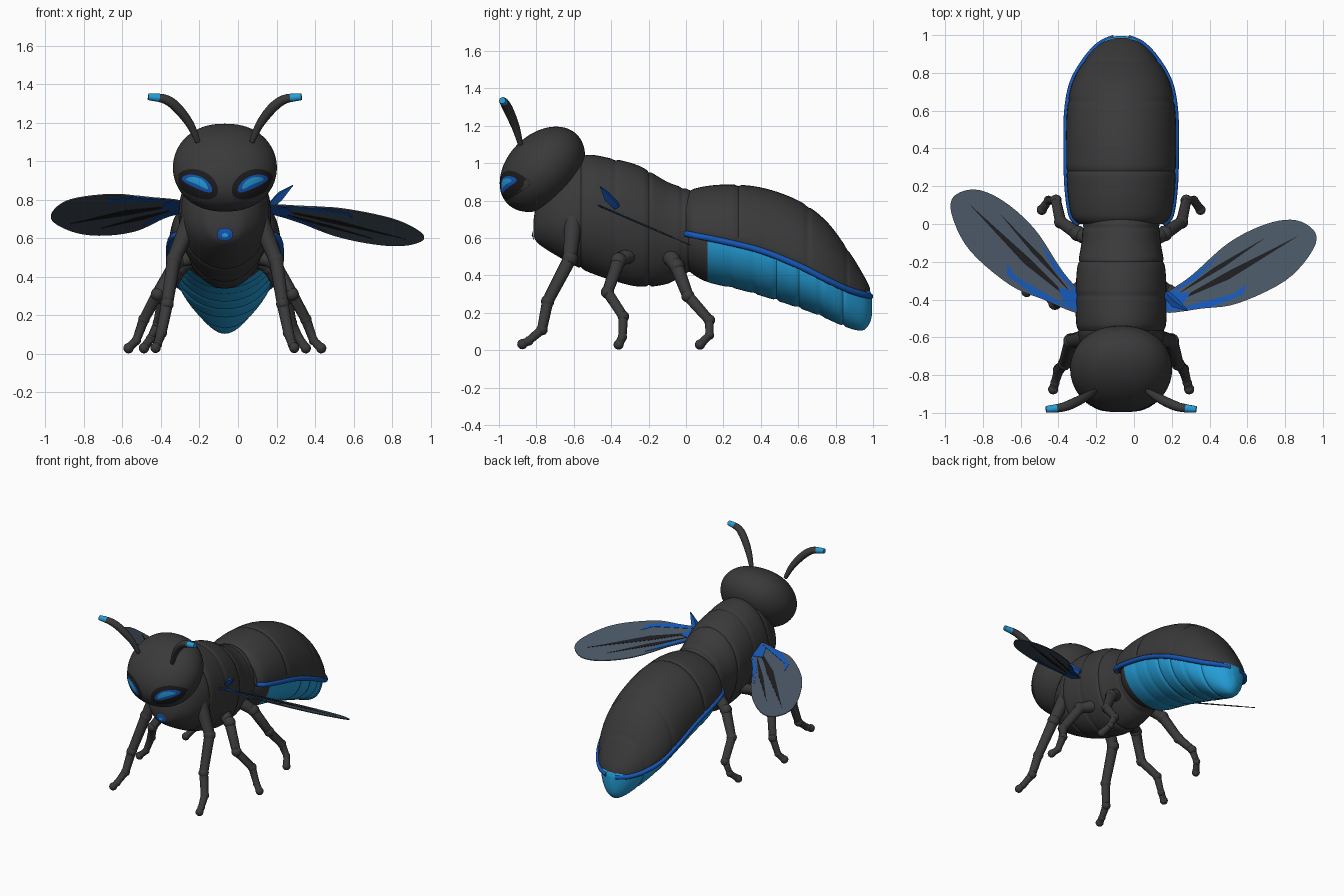
import bpy, bmesh, math
from math import sin, cos, pi, radians
from mathutils import Vector
from mathutils.bvhtree import BVHTree

if "Cube" in bpy.data.objects:
    bpy.data.objects.remove(bpy.data.objects["Cube"])

CX = -0.068  # body centre line


def material(name, rgb):
    m = bpy.data.materials.new(name)
    m.diffuse_color = (*rgb, 1)
    m.use_nodes = True
    m.node_tree.nodes["Principled BSDF"].inputs["Base Color"].default_value = m.diffuse_color
    return m


DARK = material("charcoal", (0.042, 0.042, 0.043))
BLACK = material("black", (0.012, 0.012, 0.014))
LIGHT = material("bright_blue", (0.018, 0.34, 0.68))
BLUE = material("deep_blue", (0.008, 0.095, 0.46))
SLATE = material("wing_slate", (0.065, 0.09, 0.125))


def finish(name, bm, mats, angle=40):
    bmesh.ops.recalc_face_normals(bm, faces=bm.faces)
    me = bpy.data.meshes.new(name)
    bm.to_mesh(me)
    bm.free()
    for m in mats:
        me.materials.append(m)
    me.shade_smooth()
    me.set_sharp_from_angle(angle=radians(angle))
    ob = bpy.data.objects.new(name, me)
    bpy.context.collection.objects.link(ob)
    return ob


def spline(pts, n=8, closed=False):
    """Smooth path through points of any dimension."""
    out, k = [], len(pts)
    at = (lambda i: pts[i % k]) if closed else (lambda i: pts[max(0, min(k - 1, i))])
    for i in range(k if closed else k - 1):
        for j in range(n):
            t = j / n
            out.append([0.5 * (2 * b + (c - a) * t + (2 * a - 5 * b + 4 * c - d) * t * t
                        + (3 * b - a - 3 * c + d) * t ** 3)
                        for a, b, c, d in zip(at(i - 1), at(i), at(i + 1), at(i + 2))])
    return out if closed else out + [list(pts[-1])]


def bridge(bm, rings):
    for r, s in zip(rings, rings[1:]):
        for i in range(len(r)):
            j = (i + 1) % len(r)
            bm.faces.new((r[i], r[j], s[j], s[i]))
    bm.faces.new(rings[0])
    bm.faces.new(rings[-1])


def loft(name, stations, mats, seams=(), step=0.02, rule=None, n=48):
    """Body shell; a station is y, top z, widest z, bottom z, half width."""
    bm, rings = bmesh.new(), []
    for y, zt, zm, zb, hw in spline(stations, 12):
        s = 1 - sum(step * math.exp(-((y - q) / 0.009) ** 2) for q in seams)
        ring = []
        for i in range(n):
            a = 2 * pi * i / n
            h = (zt - zm) if sin(a) > 0 else (zm - zb)
            ring.append(bm.verts.new((CX + s * hw * cos(a), y, zm + s * h * sin(a))))
        rings.append(ring)
    bridge(bm, rings)
    if rule:
        for f in bm.faces:
            f.material_index = rule(f.calc_center_median())
    return finish(name, bm, mats)


def tube(name, pts, radii, mats, n=14, rule=None, knobs=0.0):
    """Round limb along points, with optional joint knobs."""
    bm, rings = bmesh.new(), []
    pts = [Vector(p) for p in pts]
    for i, p in enumerate(pts):
        d = (pts[min(i + 1, len(pts) - 1)] - pts[max(i - 1, 0)]).normalized()
        u = d.cross(Vector((0.93, 0.1, 0.35))).normalized()
        v = d.cross(u)
        rings.append([bm.verts.new(p + radii[i] * (cos(2 * pi * k / n) * u + sin(2 * pi * k / n) * v))
                      for k in range(n)])
    bridge(bm, rings)
    if rule:
        for f in bm.faces:
            f.material_index = rule(f.calc_center_median())
    if knobs:
        for p, r in zip(pts[1:], radii[1:]):
            v = bmesh.ops.create_uvsphere(bm, u_segments=14, v_segments=10, radius=r * knobs)["verts"]
            bmesh.ops.translate(bm, verts=v, vec=p)
    return finish(name, bm, mats)


def decal(name, target, mat, cx, cz, a, b, tilt, bend=0.0, lift=0.004):
    """Thin patch laid on the front of a surface."""
    me = target.data
    tree = BVHTree.FromPolygons([v.co for v in me.vertices], [p.vertices for p in me.polygons])
    bm, rings = bmesh.new(), []
    for k in range(9):
        r, ring = max(k / 8, 0.02), []
        for i in range(32):
            u, v = r * a * cos(pi * i / 16), r * b * sin(pi * i / 16)
            v += bend * (1 - (u / a) ** 2)
            x, z = cx + u * cos(tilt) - v * sin(tilt), cz + u * sin(tilt) + v * cos(tilt)
            hit = tree.ray_cast(Vector((x, -2, z)), Vector((0, 1, 0)))[0]
            ring.append(bm.verts.new((x, (hit.y if hit else -0.8) - lift, z)))
        rings.append(ring)
    for r, s in zip(rings, rings[1:]):
        for i in range(32):
            bm.faces.new((r[i], r[(i + 1) % 32], s[(i + 1) % 32], s[i]))
    bm.faces.new(rings[0])
    return finish(name, bm, [mat])


# Head: egg tilted forward, slightly squared sideways
bm = bmesh.new()
bmesh.ops.create_uvsphere(bm, u_segments=64, v_segments=40, radius=1)
for v in bm.verts:
    x, y, z = v.co
    p, q = 0.262 * z, 0.188 * y
    v.co = (CX + 0.27 * math.copysign(abs(x) ** 0.88, x),
            -0.768 + (p + q) * 0.7071, 0.967 + (p - q) * 0.7071)
head = finish("head", bm, [DARK], 60)

# Thorax
thorax = loft("thorax", [
    (-0.815, 0.70, 0.66, 0.61, 0.04), (-0.79, 0.80, 0.68, 0.57, 0.11), (-0.70, 0.95, 0.70, 0.51, 0.19),
    (-0.55, 1.04, 0.72, 0.43, 0.235), (-0.40, 1.025, 0.72, 0.375, 0.24), (-0.25, 0.985, 0.70, 0.34, 0.235),
    (-0.10, 0.90, 0.66, 0.355, 0.21), (0.02, 0.855, 0.63, 0.42, 0.20), (0.10, 0.80, 0.60, 0.42, 0.17)],
    [DARK], seams=(-0.56, -0.38, -0.2, -0.02), step=0.03)

# Abdomen: dark upper shell
shell = [(0.0, 0.83, 0.63, 0.225), (0.05, 0.865, 0.62, 0.265), (0.2, 0.885, 0.59, 0.286),
         (0.4, 0.87, 0.54, 0.291), (0.6, 0.80, 0.46, 0.287), (0.75, 0.69, 0.385, 0.258),
         (0.87, 0.53, 0.33, 0.19), (0.95, 0.40, 0.305, 0.115), (0.985, 0.33, 0.295, 0.04)]
loft("abdomen_shell", [(y, t, m, m - 0.03, w) for y, t, m, w in shell], [DARK],
     seams=(0.28, 0.65, 0.86), step=0.025)

# Abdomen: bright ribbed underside with a dark front end
belly = [(-0.02, 0.60, 0.45, 0.17), (0.1, 0.60, 0.37, 0.25), (0.3, 0.56, 0.32, 0.268),
         (0.5, 0.50, 0.26, 0.268), (0.7, 0.40, 0.19, 0.242), (0.85, 0.335, 0.125, 0.175),
         (0.94, 0.31, 0.105, 0.12), (0.98, 0.30, 0.14, 0.075), (0.995, 0.27, 0.19, 0.025)]
loft("abdomen_underside", [(y, m + 0.02, m, b, w) for y, m, b, w in belly], [LIGHT, DARK],
     seams=(0.24, 0.36, 0.48, 0.6, 0.72, 0.84), step=0.04, rule=lambda c: int(c.y < 0.11))

# Blue trim along both sides of the shell
for side, tag in ((1, "right"), (-1, "left")):
    path = [(CX + side * (w - 0.002), y, m - 0.008) for y, t, m, w in spline(shell, 6)]
    tube("side_trim_" + tag, path, [0.017] * len(path), [BLUE], n=10)

# Eyes and chest mark
for side, tag in ((1, "right"), (-1, "left")):
    ex = CX + side * 0.145
    decal("eye_socket_" + tag, head, BLACK, ex, 0.875, 0.115, 0.07, side * 0.4, 0.01, 0.002)
    decal("eye_rim_" + tag, head, BLUE, ex, 0.88, 0.085, 0.032, side * 0.42, 0.012, 0.004)
    decal("eye_glow_" + tag, head, LIGHT, ex, 0.883, 0.062, 0.017, side * 0.42, 0.014, 0.006)
decal("chest_mark", thorax, BLUE, CX, 0.62, 0.042, 0.035, 0, 0, 0.008)
decal("chest_mark_centre", thorax, LIGHT, CX, 0.615, 0.016, 0.012, 0, 0, 0.010)

# Antennae with bright tips
for side, tag in ((1, "right"), (-1, "left")):
    pts = spline([(CX + side * x, y, z) for x, y, z in (
        (0.14, -0.885, 1.10), (0.18, -0.91, 1.19), (0.245, -0.945, 1.275),
        (0.31, -0.97, 1.322), (0.398, -0.982, 1.335))], 6)
    k = len(pts) - 1
    rad = [0.013 + 0.013 * sin(pi * min(1, i / k * 0.9)) for i in range(k + 1)]
    tube("antenna_" + tag, pts, rad, [DARK, LIGHT],
         rule=lambda c: int(abs(c.x - CX) > 0.345))

# Legs
legs = {
    "front": [(0.17, -0.60, 0.72), (0.265, -0.62, 0.49), (0.30, -0.74, 0.26),
              (0.33, -0.77, 0.11), (0.35, -0.84, 0.05), (0.36, -0.875, 0.032)],
    "middle": [(0.12, -0.28, 0.52), (0.25, -0.36, 0.48), (0.35, -0.42, 0.31),
               (0.42, -0.335, 0.18), (0.46, -0.34, 0.07), (0.50, -0.36, 0.03)],
    "hind": [(0.12, -0.10, 0.52), (0.23, -0.05, 0.45), (0.32, 0.01, 0.29),
             (0.345, 0.125, 0.16), (0.385, 0.125, 0.08), (0.42, 0.075, 0.03)]}
for which, pts in legs.items():
    for side, tag in ((1, "right"), (-1, "left")):
        tube(f"{which}_leg_{tag}", [(CX + side * x, y, z) for x, y, z in pts],
             [0.05, 0.037, 0.031, 0.027, 0.022, 0.024], [DARK], knobs=1.14)

# Wings: smooth outline and vein plates, tilted differently on each side
outline = [(-0.04, -0.035), (0.15, -0.10), (0.336, -0.155), (0.613, -0.152), (0.80, -0.075),
           (0.865, 0.01), (0.80, 0.115), (0.648, 0.163), (0.425, 0.156), (0.168, 0.08), (-0.04, 0.04)]
plates = [("dark_vein_long", BLACK, [(0, -0.01), (0.35, -0.02), (0.78, 0.035), (0.35, 0.02)]),
          ("dark_vein_short", BLACK, [(0.05, 0.02), (0.35, 0.05), (0.62, 0.10), (0.3, 0.07)]),
          ("blue_vein_front", BLUE, [(-0.04, -0.03), (0.2, -0.115), (0.38, -0.125), (0.42, -0.08),
                                     (0.34, -0.10), (0.2, -0.075)]),
          ("blue_vein_rear", BLUE, [(-0.04, 0.03), (0.18, 0.08), (0.36, 0.12), (0.2, 0.055)]),
          ("blue_vein_root", BLUE, [(-0.05, -0.03), (0.06, -0.045), (0.13, 0.0), (0.06, 0.04), (-0.05, 0.03)])]


def wing_plate(name, mat, pts, half, side):
    root, ang, height = ((0.18, -0.42), radians(24.8), lambda x, y: 0.572 - 0.43 * y) if side > 0 else \
        ((-0.30, -0.42), radians(40), lambda x, y: 0.635 - 0.5 * (y - 0.06) - 0.3 * (x + 0.65))
    bm, layers = bmesh.new(), []
    for dz in (-half, half):
        ring = []
        for u, v in pts:
            x = root[0] + side * (u * cos(ang) - v * sin(ang))
            y = root[1] + u * sin(ang) + v * cos(ang)
            ring.append(bm.verts.new((x, y, height(x, y) + dz)))
        layers.append(ring)
    bridge(bm, layers)
    finish(name, bm, [mat], 30)


for side, tag in ((1, "right"), (-1, "left")):
    wing_plate("wing_" + tag, SLATE, spline(outline, 5, True), 0.003, side)
    for i, (name, mat, pts) in enumerate(plates):
        wing_plate(f"{name}_{tag}", mat, pts, 0.0045 + 0.0004 * i, side)

# Loose blue sliver above the right wing root
tube("wing_root_sliver", [(0.17, -0.37, 0.77), (0.22, -0.42, 0.82), (0.285, -0.46, 0.875)],
     [0.022, 0.026, 0.003], [BLUE], n=4)
